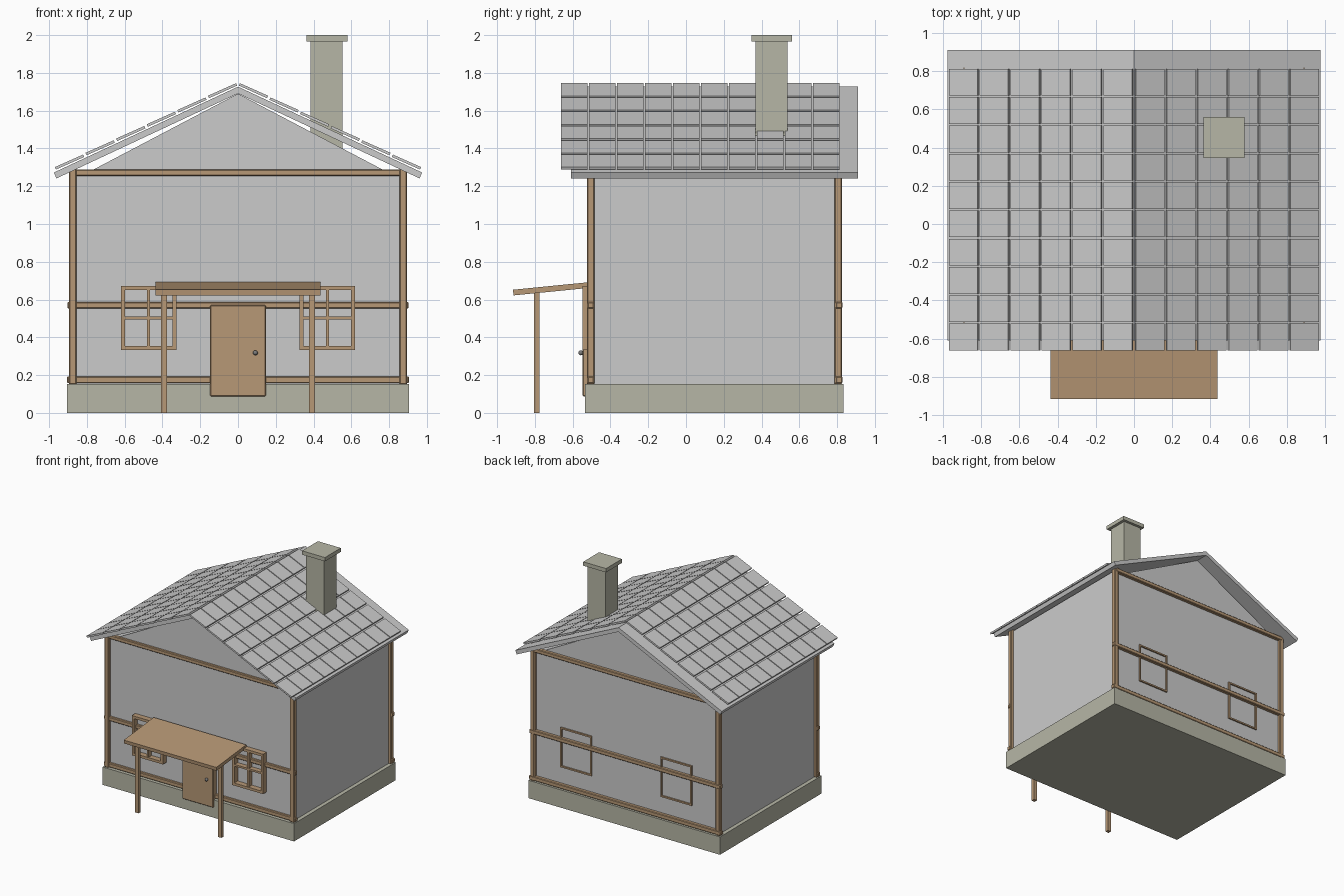
import bpy, bmesh, math
from mathutils import Vector, Matrix

if "Cube" in bpy.data.objects:
    bpy.data.objects.remove(bpy.data.objects["Cube"])


def material(name, col):
    m = bpy.data.materials.new(name)
    m.diffuse_color = (*col, 1)
    m.use_nodes = True
    m.node_tree.nodes["Principled BSDF"].inputs["Base Color"].default_value = m.diffuse_color
    return m


WOOD = material("wood", (0.476, 0.315, 0.18))
STONE = material("stone", (0.47, 0.47, 0.38))
IRON = material("iron", (0.2, 0.2, 0.2))


def finish(name, bm, mat=None, bevel=0):
    bmesh.ops.recalc_face_normals(bm, faces=bm.faces)
    me = bpy.data.meshes.new(name)
    bm.to_mesh(me)
    bm.free()
    ob = bpy.data.objects.new(name, me)
    bpy.context.collection.objects.link(ob)
    if mat:
        me.materials.append(mat)
    if bevel:
        b = ob.modifiers.new("edge", 'BEVEL')
        b.width, b.segments = bevel, 1
    return ob


def add_box(bm, x, y, z, rot=None):
    """Box from (min, max) pairs; rot turns it about its own centre."""
    c = Vector((sum(x) / 2, sum(y) / 2, sum(z) / 2))
    s = Matrix.Diagonal((x[1] - x[0], y[1] - y[0], z[1] - z[0], 1))
    bmesh.ops.create_cube(bm, size=1, matrix=Matrix.Translation(c) @ (rot or Matrix()) @ s)


def box(name, x, y, z, mat=None, bevel=0):
    bm = bmesh.new()
    add_box(bm, x, y, z)
    return finish(name, bm, mat, bevel)


def extrude_profile(name, pts, axis, lo, hi, mat=None):
    """Extrude a 2D outline along x (points are y,z) or y (points are x,z)."""
    bm = bmesh.new()
    co = (lambda p: (lo, p[0], p[1])) if axis == 'x' else (lambda p: (p[0], lo, p[1]))
    f = bm.faces.new([bm.verts.new(co(p)) for p in pts])
    new = bmesh.ops.extrude_face_region(bm, geom=[f])["geom"]
    d = (hi - lo, 0, 0) if axis == 'x' else (0, hi - lo, 0)
    bmesh.ops.translate(bm, vec=d, verts=[v for v in new if isinstance(v, bmesh.types.BMVert)])
    return finish(name, bm, mat)


# Foundation, walls and gable
box("foundation", (-0.905, 0.905), (-0.536, 0.834), (0, 0.152), STONE)
box("walls", (-0.872, 0.872), (-0.5, 0.80), (0.15, 1.275))
extrude_profile("gable", [(-0.80, 1.27), (0.80, 1.27), (0, 1.69)], 'y', -0.5, 0.80)

# Corner posts and horizontal beams, front and back
for side, y in (("front", (-0.525, -0.484)), ("back", (0.785, 0.826))):
    for lr, s in (("left", -1), ("right", 1)):
        x = sorted((s * 0.854, s * 0.896))
        box(f"{side}_{lr}_post", x, y, (0.15, 1.313), WOOD, 0.006)
    yb = (y[0] + 0.004, y[1] - 0.004) if side == "front" else (y[0] + 0.006, y[1] + 0.002)
    for nm, hx, z in (("bottom", 0.905, (0.157, 0.193)),
                      ("middle", 0.903, (0.553, 0.588)),
                      ("top", 0.88, (1.254, 1.288))):
        box(f"{side}_{nm}_beam", (-hx, hx), yb, z, WOOD, 0.005)

# Roof boards
PITCH = math.radians(25)
SL = math.tan(PITCH)
APEX = 1.727
extrude_profile("roof", [(-0.975, APEX - 0.975 * SL), (0, APEX), (0.975, APEX - 0.975 * SL),
                         (0.961, APEX - 0.975 * SL - 0.031), (0, APEX - 0.036),
                         (-0.961, APEX - 0.975 * SL - 0.031)], 'y', -0.61, 0.911)

# Roof tiles
bm = bmesh.new()
for s in (-1, 1):
    for row in range(6):
        cx = 0.082 + row * 0.162
        cz = APEX - cx * SL + 0.017
        w = 0.148 / math.cos(PITCH)
        rot = Matrix.Rotation(s * (PITCH - math.radians(1)), 4, 'Y')
        for col in range(10):
            y0 = -0.662 + col * 0.1482
            add_box(bm, (s * cx - w / 2, s * cx + w / 2), (y0, y0 + 0.14),
                    (cz - 0.007, cz + 0.007), rot)
finish("roof_tiles", bm)

# Chimney
box("chimney", (0.384, 0.554), (0.367, 0.537), (1.40, 1.97), STONE)
box("chimney_cap", (0.363, 0.579), (0.346, 0.560), (1.967, 2.0), STONE)


# Window frames: outer frame plus optional cross bars
def window(name, cx, y, t, cross):
    x0, x1, z0, z1 = cx - 0.147, cx + 0.147, 0.332, 0.672
    bm = bmesh.new()
    for z in (z0, z1 - t):
        add_box(bm, (x0, x1), y, (z, z + t))
    for x in (x0, x1 - t):
        add_box(bm, (x, x + t), y, (z0 + t, z1 - t))
    if cross:
        add_box(bm, (cx - 0.008, cx + 0.008), (y[0] + 0.006, y[1]), (z0 + t, z1 - t))
        add_box(bm, (x0 + t, x1 - t), (y[0] + 0.005, y[1]), (0.495, 0.511))
    finish(name, bm, WOOD)


for lr, s in (("left", -1), ("right", 1)):
    window(f"front_{lr}_window", s * 0.473, (-0.547, -0.495), 0.022, True)
    window(f"back_{lr}_window", s * 0.473, (0.79, 0.812), 0.013, False)

# Door and knob
box("door", (-0.147, 0.147), (-0.547, -0.495), (0.088, 0.57), WOOD, 0.005)
bm = bmesh.new()
bmesh.ops.create_uvsphere(bm, u_segments=16, v_segments=10, radius=0.013,
                          matrix=Matrix.Translation((0.092, -0.557, 0.318)))
for f in bm.faces:
    f.smooth = True
finish("door_knob", bm, IRON)

# Porch roof and its posts
extrude_profile("porch_roof", [(-0.916, 0.652), (-0.513, 0.692), (-0.510, 0.662), (-0.913, 0.622)],
                'x', -0.437, 0.437, WOOD)
for lr, s in (("left", -1), ("right", 1)):
    x = sorted((s * 0.376, s * 0.407))
    box(f"porch_{lr}_post", x, (-0.806, -0.776), (0, 0.645), WOOD)
